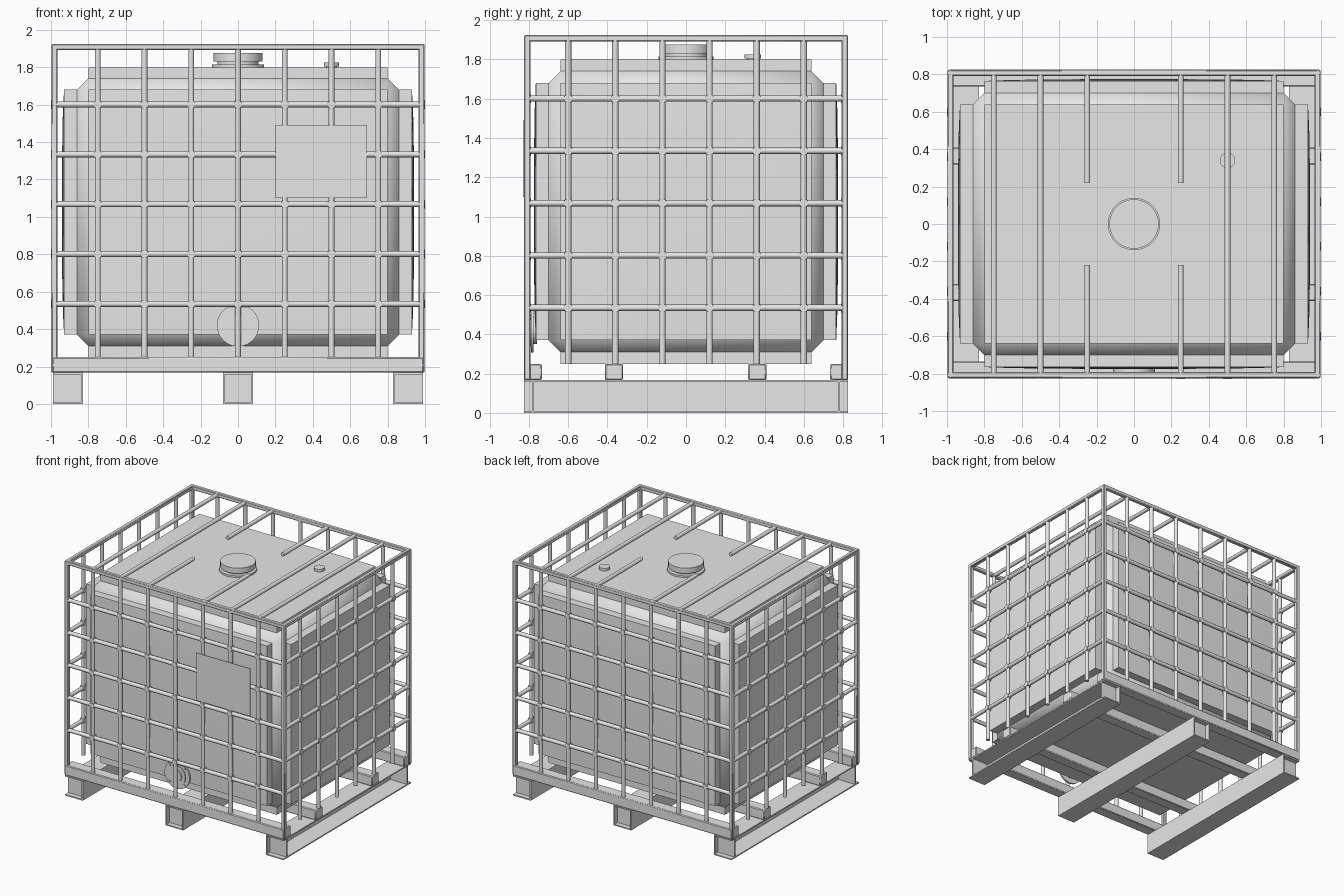
import bpy, bmesh, math
from mathutils import Matrix, Vector

if "Cube" in bpy.data.objects:
    bpy.data.objects.remove(bpy.data.objects["Cube"], do_unlink=True)

grey = bpy.data.materials.new("light_grey")
grey.use_nodes = True
grey.diffuse_color = (0.8, 0.8, 0.8, 1)
grey.node_tree.nodes["Principled BSDF"].inputs["Base Color"].default_value = (0.8, 0.8, 0.8, 1)


def box(bm, x, y, z, bevel=0.0):
    """Box spanning the ranges x, y and z."""
    size = [r[1] - r[0] for r in (x, y, z)]
    mid = [(r[1] + r[0]) / 2 for r in (x, y, z)]
    m = Matrix.Translation(mid) @ Matrix.Diagonal((*size, 1))
    verts = bmesh.ops.create_cube(bm, size=1, matrix=m)["verts"]
    if bevel:
        edges = list({e for v in verts for e in v.link_edges})
        bmesh.ops.bevel(bm, geom=edges, offset=bevel, segments=1, affect='EDGES')


def tube(bm, a, b, radius, sides=10):
    """Capped cylinder from a to b."""
    a, b = Vector(a), Vector(b)
    d = b - a
    m = Matrix.Translation((a + b) / 2) @ d.to_track_quat('Z', 'Y').to_matrix().to_4x4()
    bmesh.ops.create_cone(bm, cap_ends=True, segments=sides, radius1=radius,
                          radius2=radius, depth=d.length, matrix=m)


def finish(name, bm):
    mesh = bpy.data.meshes.new(name)
    bm.to_mesh(mesh)
    bm.free()
    mesh.materials.append(grey)
    ob = bpy.data.objects.new(name, mesh)
    bpy.context.collection.objects.link(ob)
    bpy.ops.object.select_all(action='DESELECT')
    ob.select_set(True)
    bpy.context.view_layer.objects.active = ob
    bpy.ops.object.shade_smooth_by_angle(angle=math.radians(40))
    return ob


def span(r):
    return (-r, r)


# Pallet skids: open channels at the sides, a closed beam in the middle
SKID_Y, SKID_END, SKID_TOP, SHEET = 0.825, 0.785, 0.167, 0.01
for name, x0, x1, webs in (("left_skid", 0.83, 0.99, (0.83,)),
                           ("middle_skid", -0.08, 0.08, (-0.08, 0.07)),
                           ("right_skid", -0.99, -0.83, (-0.84,))):
    bm = bmesh.new()
    box(bm, (x0, x1), span(SKID_Y), (0, SHEET))
    box(bm, (x0, x1), span(SKID_Y), (SKID_TOP - SHEET, SKID_TOP))
    for w in webs:
        box(bm, (w, w + SHEET), span(SKID_Y), (SHEET, SKID_TOP - SHEET))
    for s in (-1, 1):
        ends = sorted((s * SKID_END, s * (SKID_END - SHEET)))
        box(bm, (x0, x1), ends, (SHEET, SKID_TOP - SHEET))
    finish(name, bm)

# Pallet cross rails
bm = bmesh.new()
for y in (-0.78, -0.367, 0.363, 0.78):
    box(bm, span(0.993), (y - 0.046, y + 0.046), (SKID_TOP, 0.25), 0.006)
finish("pallet_rails", bm)

# Tank: a chamfered core with raised panels on every side, edges stepped in
OUT, IN = (0.93, 0.765, 0.655), (0.80, 0.64, 0.775)  # panel and step half sizes
MID_Z, TOP_HALF = 1.025, 0.775
bm = bmesh.new()
z_low, z_high = (MID_Z - OUT[2], MID_Z + OUT[2]), (MID_Z - TOP_HALF, MID_Z + TOP_HALF)
box(bm, span(IN[0]), span(IN[1]), z_high)
box(bm, span(0.86), span(0.70), (z_high[0] + 0.06, z_high[1] - 0.06), 0.06)


def bulged_panel(axis, half, bulge):
    """Box whose two faces across the axis swell outwards."""
    part = bmesh.new()
    box(part, span(half[0]), span(half[1]), z_low)
    bmesh.ops.subdivide_edges(part, edges=part.edges[:], cuts=9, use_grid_fill=True)
    other = 1 - axis
    for v in part.verts:
        if abs(v.co[axis]) > half[axis] - 0.001:
            a = math.cos(v.co[other] / half[other] * math.pi / 2)
            b = math.cos((v.co.z - MID_Z) / OUT[2] * math.pi / 2)
            v.co[axis] += math.copysign(bulge * math.sqrt(max(a * b, 0)), v.co[axis])
    mesh = bpy.data.meshes.new("panel_part")
    part.to_mesh(mesh)
    part.free()
    bm.from_mesh(mesh)
    bpy.data.meshes.remove(mesh)


bulged_panel(0, (OUT[0], IN[1]), 0.012)
bulged_panel(1, (IN[0], OUT[1]), 0.01)
finish("tank", bm)

# Filling lid and vent cap
bm = bmesh.new()
for r, z0, z1 in ((0.14, 1.795, 1.815), (0.11, 1.815, 1.835), (0.132, 1.83, 1.875)):
    tube(bm, (0, 0, z0), (0, 0, z1), r, 40)
finish("filling_lid", bm)
bm = bmesh.new()
tube(bm, (0.5, 0.34, 1.795), (0.5, 0.34, 1.808), 0.03, 24)
tube(bm, (0.5, 0.34, 1.805), (0.5, 0.34, 1.826), 0.041, 24)
finish("vent_cap", bm)

# Drain valve with bolted flange
VALVE_Z = 0.42
bm = bmesh.new()
for r, y0, y1 in ((0.07, -0.76, -0.786), (0.113, -0.776, -0.79),
                  (0.08, -0.79, -0.798), (0.05, -0.79, -0.806)):
    tube(bm, (0, y0, VALVE_Z), (0, y1, VALVE_Z), r, 32)
for i in range(4):
    a = math.pi / 4 + i * math.pi / 2
    x, z = 0.095 * math.cos(a), VALVE_Z + 0.095 * math.sin(a)
    tube(bm, (x, -0.785, z), (x, -0.798, z), 0.011, 6)
finish("drain_valve", bm)

# Cage: bars on four sides with welded crossings
CX, CY, R, BOTTOM, TOP = 0.982, 0.808, 0.016, 0.25, 1.908
LEVELS = [0.535 + 0.2665 * i for i in range(5)]
FRONT_X = [0.25 * i for i in range(-3, 4)]
SIDE_Y = [0.24 * i - 0.6 for i in range(6)]
upright, level, weld = bmesh.new(), bmesh.new(), bmesh.new()
for s in (-1, 1):
    for z in LEVELS:
        tube(level, (-CX, s * CY, z), (CX, s * CY, z), R)
        tube(level, (s * CX, -CY, z), (s * CX, CY, z), R)
    for x in FRONT_X:
        tube(upright, (x, s * CY, BOTTOM), (x, s * CY, TOP), R)
        for z in LEVELS:
            tube(weld, (x, s * (CY - 0.018), z), (x, s * (CY + 0.017), z), 0.023, 8)
    for y in SIDE_Y:
        tube(upright, (s * CX, y, BOTTOM), (s * CX, y, TOP), R)
        for z in LEVELS:
            tube(weld, (s * (CX - 0.018), y, z), (s * (CX + 0.018), y, z), 0.023, 8)
finish("cage_uprights", upright)
finish("cage_levels", level)
finish("cage_welds", weld)

# Corner posts and top frame
bm = bmesh.new()
for s in (-1, 1):
    for t in (-1, 1):
        x, y = s * CX, t * CY
        box(bm, (x - R, x + R), (y - R, y + R), (SKID_TOP, TOP + R), 0.005)
    x, y, z = s * CX, s * CY, (TOP - R, TOP + R)
    box(bm, span(CX), (y - R, y + R), z, 0.005)
    box(bm, (x - R, x + R), span(CY), z, 0.005)
finish("cage_frame", bm)

# Bars over the top, the inner ones cut short around the lid
bm = bmesh.new()
for x in (-0.75, -0.5, 0.5, 0.75):
    tube(bm, (x, -CY, TOP), (x, CY, TOP), R)
for x in (-0.25, 0.25):
    for s in (-1, 1):
        tube(bm, (x, s * 0.22, TOP), (x, s * CY, TOP), R)
finish("top_bars", bm)

# Blank sign plate on the front
bm = bmesh.new()
box(bm, (0.2, 0.69), (-0.829, -0.823), (1.10, 1.49))
finish("sign_plate", bm)
